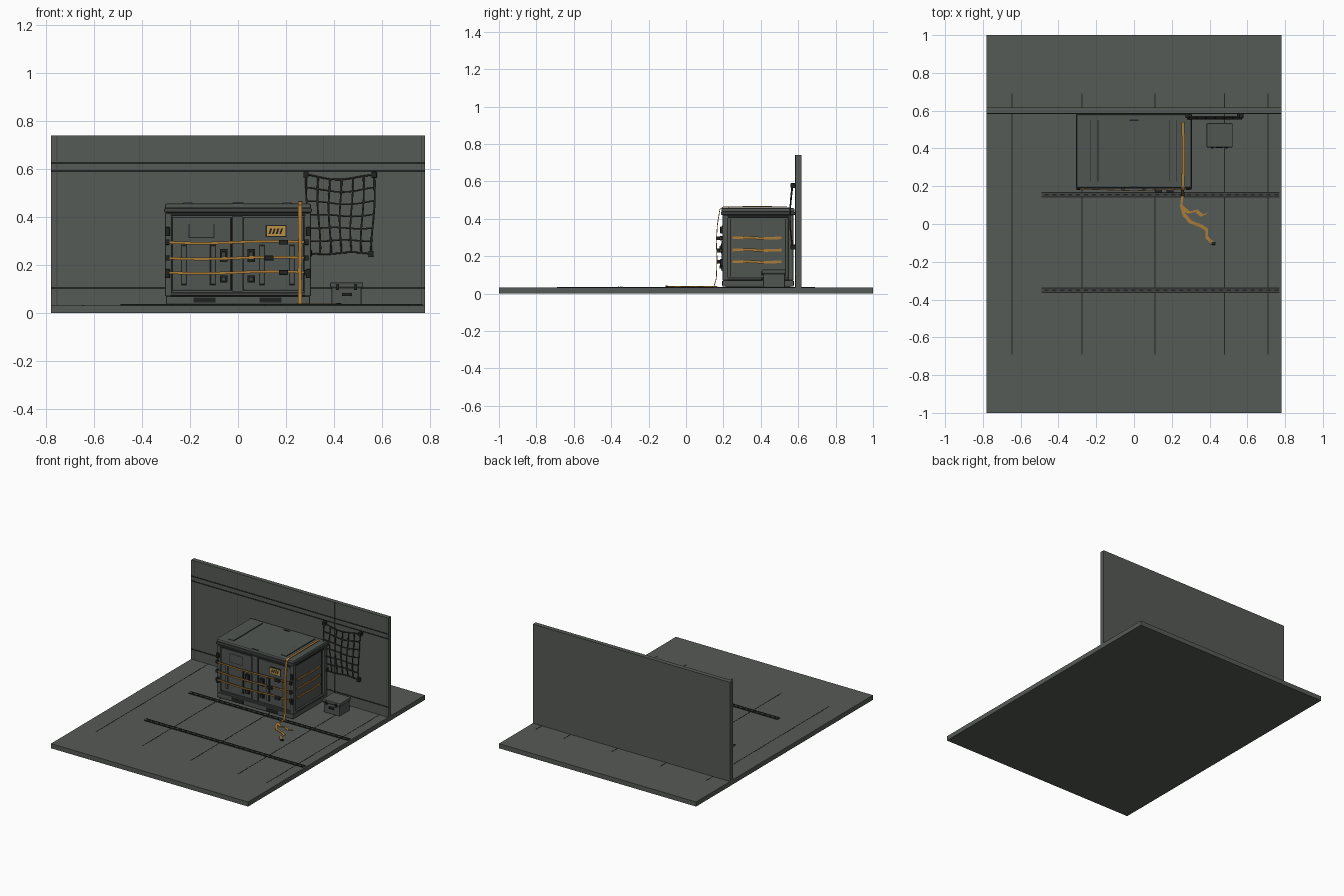
import bpy, bmesh, math
from mathutils import Vector

if "Cube" in bpy.data.objects:
    bpy.data.objects.remove(bpy.data.objects["Cube"])


def material(name, r, g, b):
    m = bpy.data.materials.new(name)
    m.use_nodes = True
    m.diffuse_color = (r, g, b, 1)
    m.node_tree.nodes["Principled BSDF"].inputs["Base Color"].default_value = (r, g, b, 1)
    return m


HULL = material("hull grey", 0.093, 0.103, 0.093)
CRATE = material("crate grey", 0.08, 0.092, 0.083)
TRIM = material("trim grey", 0.05, 0.057, 0.052)
DARK = material("dark rubber", 0.015, 0.017, 0.016)
STRAP = material("strap orange", 0.4, 0.2, 0.04)
LABEL = material("label amber", 0.5, 0.28, 0.06)
CORD = material("net cord", 0.045, 0.048, 0.045)


def add_object(name, bm, mat):
    me = bpy.data.meshes.new(name)
    bm.to_mesh(me)
    bm.free()
    me.materials.append(mat)
    ob = bpy.data.objects.new(name, me)
    bpy.context.scene.collection.objects.link(ob)
    return ob


def box(name, x, y, z, mat, bevel=0):
    """Box from (min, max) pairs."""
    bm = bmesh.new()
    bmesh.ops.create_cube(bm, size=1)
    for v in bm.verts:
        v.co = [lo + (c + 0.5) * (hi - lo) for c, (lo, hi) in zip(v.co, (x, y, z))]
    ob = add_object(name, bm, mat)
    if bevel:
        mod = ob.modifiers.new("Bevel", "BEVEL")
        mod.width, mod.segments = bevel, 2
    return ob


def around(c, w):
    return (c - w / 2, c + w / 2)


def repeat(ob, count, dx):
    mod = ob.modifiers.new("Array", "ARRAY")
    mod.count, mod.use_relative_offset, mod.use_constant_offset = count, False, True
    mod.constant_offset_displace = (dx, 0, 0)


def ribbon(name, points, width, mat=STRAP, thick=0.004):
    """Flat band along a path; width is the vector across it."""
    bm, w = bmesh.new(), Vector(width) / 2
    rows = [(bm.verts.new(Vector(p) - w), bm.verts.new(Vector(p) + w)) for p in points]
    for a, b in zip(rows, rows[1:]):
        bm.faces.new((a[0], a[1], b[1], b[0]))
    ob = add_object(name, bm, mat)
    mod = ob.modifiers.new("Solidify", "SOLIDIFY")
    mod.thickness, mod.offset = thick, 0
    return ob


def cords(name, paths, radius, mat):
    cu = bpy.data.curves.new(name, "CURVE")
    cu.dimensions, cu.bevel_depth, cu.bevel_resolution = "3D", radius, 1
    for path in paths:
        sp = cu.splines.new("POLY")
        sp.points.add(len(path) - 1)
        for p, co in zip(sp.points, path):
            p.co = (*co, 1)
    cu.materials.append(mat)
    ob = bpy.data.objects.new(name, cu)
    bpy.context.scene.collection.objects.link(ob)


# Floor and wall
FLOOR = 0.033
box("floor", (-0.78, 0.78), (-1, 1), (0, FLOOR), HULL)
box("wall", (-0.78, 0.78), (0.585, 0.617), (FLOOR, 0.742), HULL)
for x in (-0.645, -0.275, 0.11, 0.48, 0.71):
    box("floor_seam", around(x, 0.005), (-0.69, 0.69), (FLOOR - 0.001, FLOOR + 0.001), DARK)
for z in (0.105, 0.593, 0.627):
    box("wall_groove", (-0.78, 0.78), (0.583, 0.586), around(z, 0.008), DARK)
for x in (-0.755, -0.41, 0.355, 0.765):
    box("wall_seam", around(x, 0.003), (0.584, 0.586), (FLOOR, 0.742), TRIM)

# Cargo tracks with slots
for y in (0.155, -0.35):
    box("cargo_track", (-0.49, 0.77), around(y, 0.028), (FLOOR, FLOOR + 0.003), TRIM)
    for side in (-1, 1):
        box("track_lip", (-0.49, 0.77), around(y + side * 0.012, 0.005), (FLOOR, FLOOR + 0.005), DARK)
    repeat(box("track_slot", (-0.475, -0.453), around(y, 0.008), (FLOOR, FLOOR + 0.004), DARK), 30, 0.042)

# Crate body, skid and lid
box("crate_body", (-0.288, 0.288), (0.205, 0.565), (0.07, 0.42), CRATE, 0.006)
box("skid", (-0.3, 0.3), (0.195, 0.575), (0.038, 0.07), CRATE, 0.004)
for x in (-0.14, 0.135):
    box("fork_pocket", around(x, 0.092), (0.192, 0.578), (0.044, 0.066), DARK)
for x in (-0.25, 0, 0.25):
    box("skid_foot", around(x, 0.08), (0.21, 0.56), (FLOOR, 0.045), DARK)
for x in (-0.29, 0.29):
    for y in (0.21, 0.56):
        box("corner_post", around(x, 0.03), around(y, 0.03), (0.07, 0.42), CRATE, 0.006)
box("lower_rim", (-0.303, 0.303), (0.195, 0.575), (0.072, 0.086), TRIM, 0.004)
box("lid_gasket", (-0.298, 0.298), (0.195, 0.575), (0.405, 0.42), DARK)
box("lid_skirt", (-0.308, 0.308), (0.187, 0.583), (0.42, 0.438), TRIM, 0.005)
box("lid", (-0.305, 0.305), (0.19, 0.58), (0.434, 0.457), CRATE, 0.008)
for x in (-0.21, 0.205):
    for side in (-1, 1):
        box("lid_rib_edge", around(x + side * 0.019, 0.004), (0.225, 0.55), (0.455, 0.459), DARK)
    box("lid_rib", around(x, 0.036), (0.225, 0.55), (0.455, 0.461), CRATE)
for y in (0.195, 0.55):
    box("lid_tab", around(0, 0.045), around(y, 0.008), (0.455, 0.461), DARK)

# Crate doors
for x0, x1 in ((-0.272, -0.03), (0.025, 0.272)):
    box("door_shadow", (x0 - 0.004, x1 + 0.004), (0.202, 0.206), (0.092, 0.402), DARK)
    box("door", (x0, x1), (0.198, 0.206), (0.096, 0.398), CRATE, 0.003)
box("door_divider", (-0.024, 0.019), (0.196, 0.206), (0.09, 0.405), CRATE, 0.003)
for x in (-0.225, -0.105, 0.1, 0.225):
    box("door_rib_shadow", around(x, 0.026), (0.196, 0.199), (0.115, 0.287), DARK)
    box("door_rib", around(x, 0.018), (0.19, 0.2), (0.12, 0.282), CRATE, 0.003)
box("recess_border", (-0.207, -0.098), (0.196, 0.199), (0.313, 0.372), DARK)
box("recess_panel", (-0.203, -0.102), (0.195, 0.199), (0.317, 0.375), CRATE)
for x in (-0.06, 0.055):
    for z, h in ((0.24, 0.055), (0.142, 0.03)):
        box("latch_plate", around(x, 0.032), (0.188, 0.2), around(z, h), DARK, 0.002)
        box("latch_lever", around(x, 0.018), (0.18, 0.19), around(z, h * 0.6), TRIM, 0.002)
for x in (-0.294, 0.294):
    for z in (0.34, 0.165):
        box("hinge", around(x, 0.02), (0.183, 0.2), around(z, 0.038), DARK, 0.003)

# Warning label with slanted stripes
box("label_border", (0.115, 0.203), (0.194, 0.199), (0.317, 0.368), DARK)
box("label", (0.12, 0.198), (0.192, 0.196), (0.322, 0.363), LABEL)
for x in (0.135, 0.15, 0.165, 0.18):
    ribbon("label_stripe", [(x - 0.004, 0.192, 0.331), (x + 0.004, 0.192, 0.354)], (0.008, 0, 0), DARK, 0.002)

# Side panels and side straps
for s in (-1, 1):
    xs = sorted((s * 0.286, s * 0.292))
    box("side_panel_shadow", xs, (0.235, 0.24), (0.09, 0.4), DARK)
    box("side_panel_shadow", xs, (0.53, 0.535), (0.09, 0.4), DARK)
    for z in (0.298, 0.233, 0.17):
        ribbon("side_strap", [(s * 0.292, 0.25, z), (s * 0.295, 0.33, z + 0.002), (s * 0.294, 0.42, z - 0.003),
                              (s * 0.292, 0.51, z)], (0, 0, 0.014))

# Front straps and buckles
for z, bx in ((0.296, 0.19), (0.23, 0.13), (0.17, 0.19)):
    path = []
    for i in range(13):
        t = i / 12
        path.append((-0.303 + 0.6 * t, 0.176 + 0.01 * abs(2 * t - 1), z - 0.004 * math.sin(math.pi * 2 * t)))
    ribbon("front_strap", path, (0, 0, 0.011))
    box("buckle", around(bx, 0.038), (0.164, 0.182), around(z, 0.02), DARK, 0.003)
    for x in (-0.295, 0.285):
        box("strap_anchor", around(x, 0.018), (0.18, 0.2), around(z, 0.022), DARK, 0.002)

# Tie-down strap over the lid, hanging in front
ribbon("tie_down", [(0.26, 0.54, 0.464), (0.262, 0.36, 0.466), (0.26, 0.2, 0.463), (0.258, 0.181, 0.45),
                    (0.258, 0.168, 0.37), (0.26, 0.162, 0.28), (0.257, 0.166, 0.18),
                    (0.259, 0.162, 0.08), (0.258, 0.15, 0.04)], (0.016, 0, 0))


def loose_end(name, points):
    ribbon(name, [(x, y, FLOOR + 0.005) for x, y in points], (0.013, 0.013, 0), STRAP, 0.003)


loose_end("strap_tail", [(0.258, 0.16), (0.25, 0.1), (0.265, 0.05), (0.3, 0.01), (0.355, -0.01),
                         (0.385, -0.03), (0.385, -0.07), (0.415, -0.1)])
loose_end("strap_branch", [(0.255, 0.09), (0.29, 0.06), (0.33, 0.07), (0.36, 0.045), (0.385, 0.055)])
box("tail_hook", around(0.42, 0.022), around(-0.103, 0.014), (FLOOR, FLOOR + 0.009), DARK, 0.002)

# Small case
box("case_body", (0.39, 0.515), (0.412, 0.528), (FLOOR, 0.11), CRATE, 0.004)
box("case_seam", (0.387, 0.518), (0.409, 0.531), (0.103, 0.109), DARK)
box("case_lid", (0.384, 0.522), (0.406, 0.534), (0.109, 0.128), CRATE, 0.004)
box("case_handle", around(0.453, 0.04), (0.402, 0.414), around(0.078, 0.014), DARK, 0.003)
for x in (0.415, 0.49):
    box("case_latch", around(x, 0.014), (0.4, 0.41), around(0.108, 0.022), DARK, 0.002)

# Wall net with sagging cords
def net_point(u, v):
    sag = math.sin(math.pi * u) * 0.014 * v + math.sin(7 * u + 5 * v) * 0.004
    return (0.285 + 0.285 * u + 0.012 * (1 - v) * (1 - 2 * u) + math.sin(6 * v + 4 * u) * 0.004,
            0.568 - 0.012 * math.sin(math.pi * v), 0.25 + 0.325 * v - sag)


N, M = 6, 12
net = [[net_point(i / N, j / M) for j in range(M + 1)] for i in range(N + 1)]
net += [[net_point(j / M, i / N) for j in range(M + 1)] for i in range(N + 1)]
cords("wall_net", net, 0.0038, CORD)
for u in (0, 1):
    for v in (0, 1):
        x, _, z = net_point(u, v)
        box("net_clip", around(x, 0.022), (0.56, 0.586), around(z, 0.026), DARK, 0.003)
